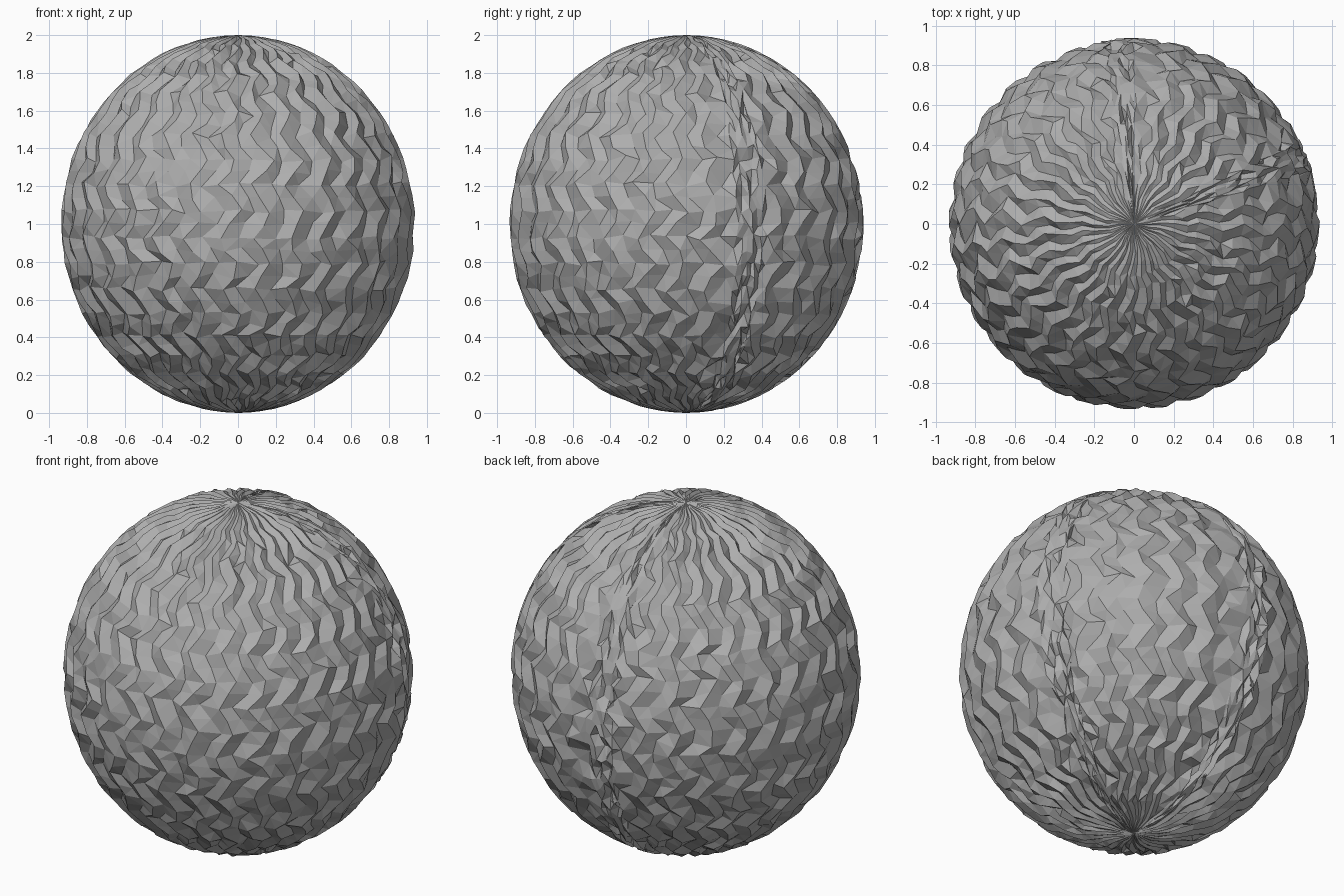
import bpy
import bmesh
import math
import random
from mathutils import Vector

random.seed(7)
cube = bpy.data.objects.get("Cube")
if cube:
    bpy.data.objects.remove(cube, do_unlink=True)

RADIUS, HALF_HEIGHT = 0.94, 1.0
COLUMNS, ROWS = 64, 44
DEPTH = 0.042
SEAMS = (math.radians(20), math.radians(91))
STEP = math.tau / COLUMNS

# Column angles, with finer columns along the two rough seams
columns = []
for i in range(COLUMNS):
    angle = i * STEP
    on_seam = any(abs(angle - s) < STEP * 1.1 for s in SEAMS)
    parts = 3 if on_seam else 1
    for k in range(parts):
        columns.append((angle + STEP * k / parts, on_seam, i + k))


def chipped_point(row, angle, seam, index):
    """Point on the spheroid, pushed inwards and slid sideways in a zigzag."""
    polar = math.pi * row / ROWS
    reach = math.sin(polar)
    zigzag = (-1, 0, 1, 0)[row % 4]
    if seam:
        slide = random.uniform(-0.12, 0.12) * STEP
        dent = random.choice((0, 0, 0.3, 0.9))
    else:
        slide = (0.6 * zigzag + random.uniform(-0.25, 0.25)) * STEP
        # Long spokes near the poles, staggered chips elsewhere
        stagger = row // 2 if reach > 0.3 else 0
        dent = random.uniform(0.6, 1) if (index + stagger) % 2 else random.uniform(0, 0.2)
    polar += random.uniform(-0.22, 0.22) * math.pi / ROWS
    angle += slide
    reach = math.sin(polar)
    direction = Vector((reach * math.cos(angle), reach * math.sin(angle), math.cos(polar)))
    scale = 1 - DEPTH * dent * min(1, reach * 2)
    return Vector((direction.x * RADIUS * scale,
                   direction.y * RADIUS * scale,
                   HALF_HEIGHT + direction.z * HALF_HEIGHT * scale))


# Rings of points between the two poles
bm = bmesh.new()
top = bm.verts.new((0, 0, 2 * HALF_HEIGHT))
bottom = bm.verts.new((0, 0, 0))
rings = [[bm.verts.new(chipped_point(row, *c)) for c in columns]
         for row in range(1, ROWS)]

# Flat facets
count = len(columns)
for i in range(count):
    j = (i + 1) % count
    bm.faces.new((top, rings[0][i], rings[0][j]))
    bm.faces.new((bottom, rings[-1][j], rings[-1][i]))
    for upper, lower in zip(rings, rings[1:]):
        bm.faces.new((upper[i], lower[i], lower[j], upper[j]))
bmesh.ops.triangulate(bm, faces=bm.faces[:], quad_method='SHORT_EDGE')
bmesh.ops.recalc_face_normals(bm, faces=bm.faces[:])

mesh = bpy.data.meshes.new("chipped_stone_ball")
bm.to_mesh(mesh)
bm.free()
ball = bpy.data.objects.new("chipped_stone_ball", mesh)
bpy.context.collection.objects.link(ball)

# Stone colour
stone = bpy.data.materials.new("stone_grey")
stone.use_nodes = True
grey = (0.42, 0.42, 0.42, 1)
stone.diffuse_color = grey
stone.node_tree.nodes["Principled BSDF"].inputs["Base Color"].default_value = grey
mesh.materials.append(stone)
